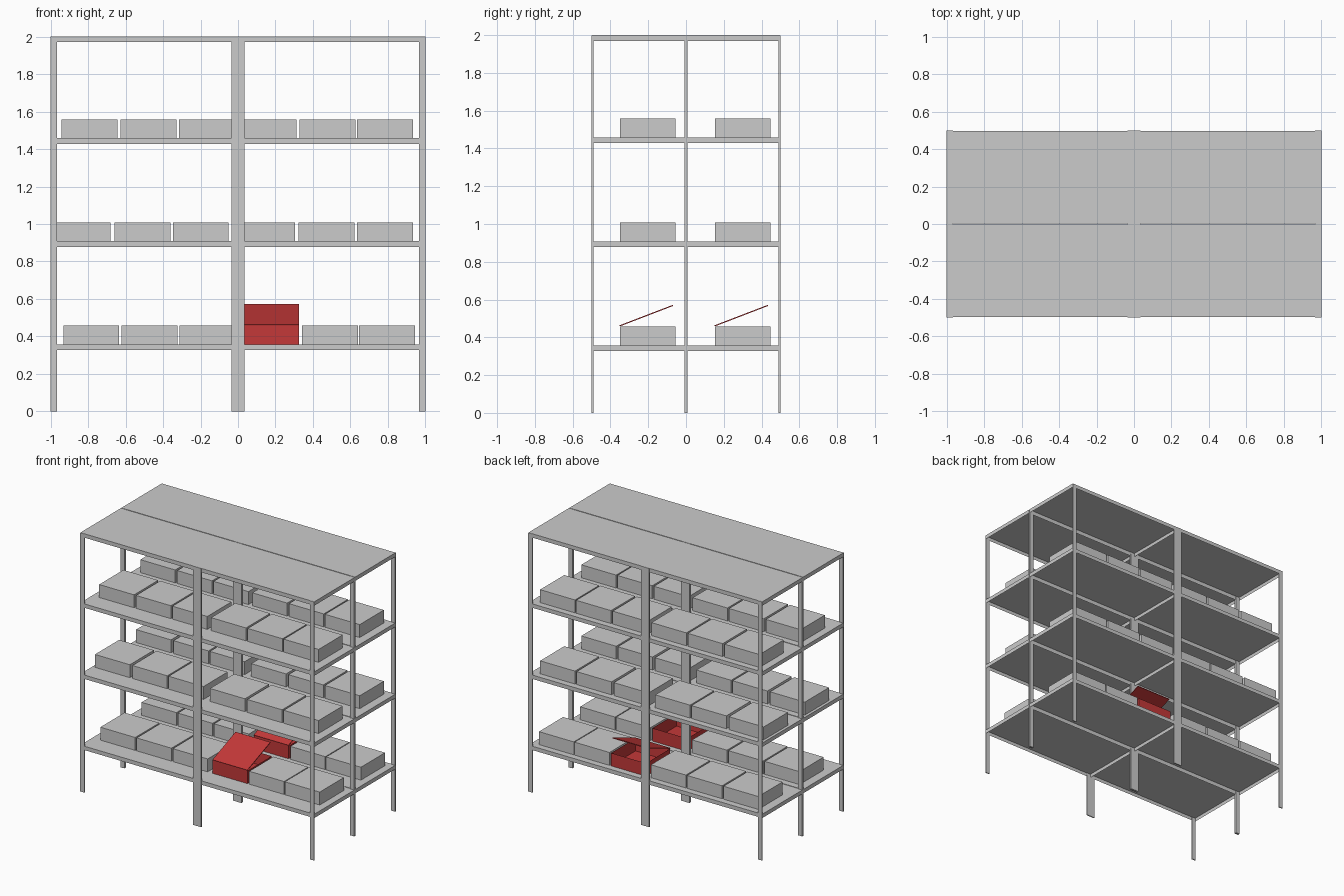
import bpy, bmesh, math
from mathutils import Matrix

if "Cube" in bpy.data.objects:
    bpy.data.objects.remove(bpy.data.objects["Cube"])

red = bpy.data.materials.new("red_plastic")
red.diffuse_color = (0.55, 0.04, 0.04, 1)
red.use_nodes = True
red.node_tree.nodes["Principled BSDF"].inputs["Base Color"].default_value = red.diffuse_color


def block(name, x, y, z, mat=None, hollow=None, wall=0.006):
    """Box from (min, max) ranges; hollow = +1 opens it upward, -1 downward."""
    bm = bmesh.new()
    bmesh.ops.create_cube(bm, size=1)
    for v in bm.verts:
        for i, (a, b) in enumerate((x, y, z)):
            v.co[i] = a if v.co[i] < 0 else b
    bm.normal_update()
    if hollow:
        face = next(f for f in bm.faces if f.normal.z * hollow > 0.9)
        bmesh.ops.inset_region(bm, faces=[face], thickness=wall)
        depth = (z[1] - z[0]) - wall
        bmesh.ops.translate(bm, verts=face.verts, vec=(0, 0, -hollow * depth))
    bmesh.ops.recalc_face_normals(bm, faces=bm.faces)
    me = bpy.data.meshes.new(name)
    bm.to_mesh(me)
    bm.free()
    ob = bpy.data.objects.new(name, me)
    bpy.context.collection.objects.link(ob)
    if mat:
        me.materials.append(mat)
    return ob


SHELF_TOPS = (0.358, 0.908, 1.458, 2.0)
SHELF_H = 0.03
BOX_W, BOX_D, BOX_H = 0.298, 0.295, 0.1
# left edges of the boxes on each shelf
BOX_X = (
    (-0.932, -0.622, -0.312, 0.028, 0.341, 0.646),
    (-0.978, -0.658, -0.348, 0.006, 0.324, 0.636),
    (-0.942, -0.627, -0.316, 0.015, 0.328, 0.636),
)

# four rack units: two side by side, two back to back
for x0 in (-1.0, 0.0):
    for y0 in (-0.5, 0.0):
        # flat-bar posts at the corners
        for px in (x0, x0 + 0.965):
            for py in (y0 + 0.001, y0 + 0.491):
                block("post", (px, px + 0.035), (py, py + 0.008), (0, 1.999))
        # folded tray shelves, open underneath
        for top in SHELF_TOPS:
            block("shelf", (x0, x0 + 1), (y0 + 0.003, y0 + 0.497),
                  (top - SHELF_H, top), hollow=-1)

# storage boxes, the same arrangement on the front and back units
for y in (-0.35, 0.153):
    for level, row in enumerate(BOX_X):
        z = SHELF_TOPS[level]
        for i, x in enumerate(row):
            spans = (x, x + BOX_W), (y, y + BOX_D), (z, z + BOX_H)
            if (level, i) != (0, 3):
                block("storage_box", *spans)
                continue
            # open red box with its lid hinged along the front edge
            block("open_box", *spans, mat=red, hollow=1)
            lid = block("open_lid", (0, BOX_W), (0, 0.302), (0, 0.006), red)
            lid.matrix_world = (Matrix.Translation((x, y, z + BOX_H))
                                @ Matrix.Rotation(math.radians(21), 4, 'X'))
